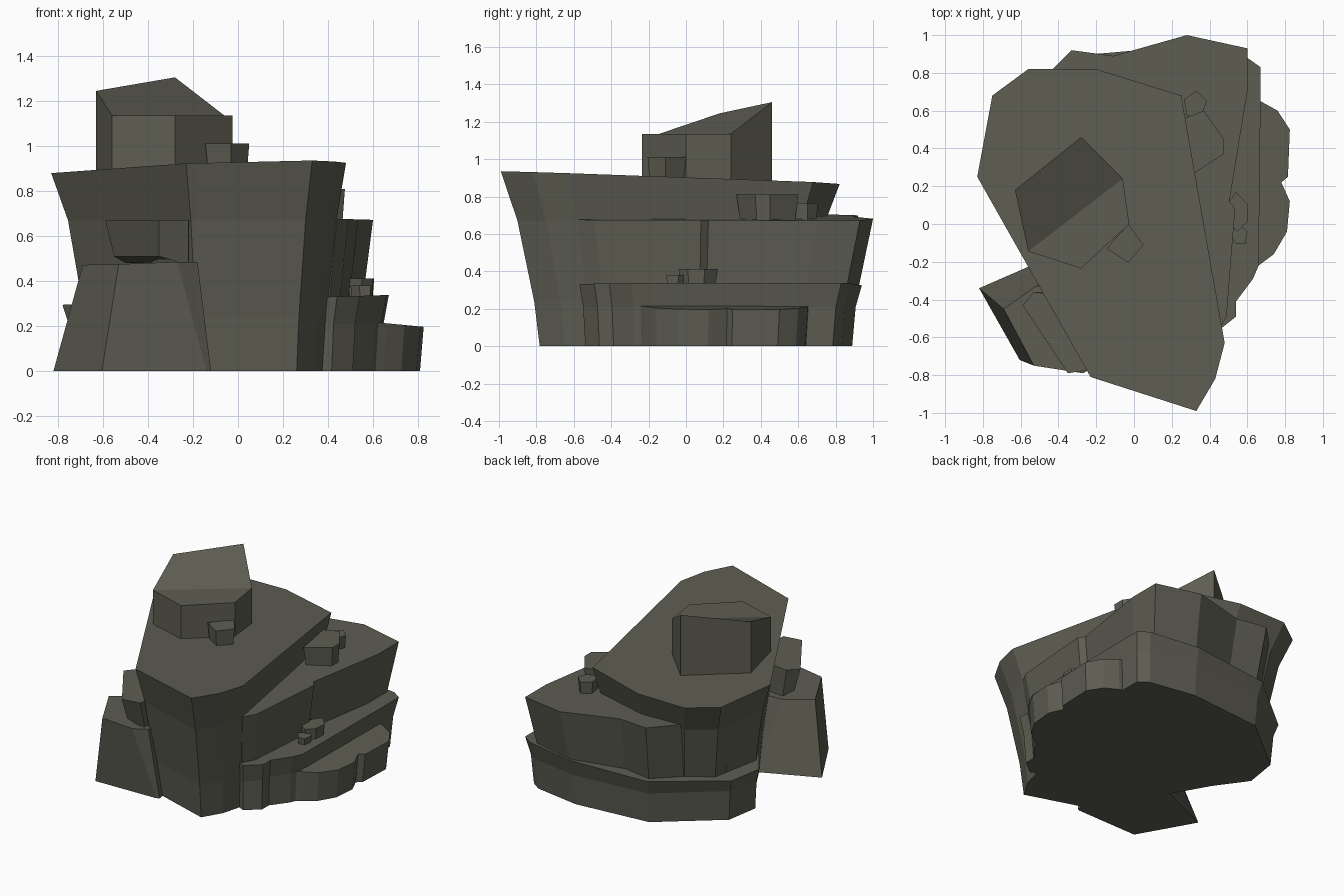
import bpy, bmesh

if "Cube" in bpy.data.objects:
    bpy.data.objects.remove(bpy.data.objects["Cube"])

stone = bpy.data.materials.new("stone")
stone.diffuse_color = (0.11, 0.11, 0.085, 1)
stone.use_nodes = True
stone.node_tree.nodes["Principled BSDF"].inputs["Base Color"].default_value = stone.diffuse_color


def loft(name, rings):
    """Join rings of 3D points (top to bottom) into a closed faceted solid."""
    bm = bmesh.new()
    rows = [[bm.verts.new(p) for p in ring] for ring in rings]
    n = len(rows[0])
    for a, b in zip(rows, rows[1:]):
        for i in range(n):
            j = (i + 1) % n
            bm.faces.new((a[i], a[j], b[j], b[i]))
    bm.faces.new(rows[0])
    bm.faces.new(rows[-1])
    bmesh.ops.recalc_face_normals(bm, faces=bm.faces)
    me = bpy.data.meshes.new(name)
    bm.to_mesh(me)
    bm.free()
    me.materials.append(stone)
    ob = bpy.data.objects.new(name, me)
    bpy.context.collection.objects.link(ob)
    return ob


def tier(name, outline, top, steps, centre=(0, 0)):
    """Rock layer: tilted top z = a + b*x + c*y, then (z, scale) rings below."""
    a, b, c = top
    cx, cy = centre
    rings = [[(x, y, a + b * x + c * y) for x, y in outline]]
    for z, s in steps:
        rings.append([(cx + (x - cx) * s, cy + (y - cy) * s, z) for x, y in outline])
    return loft(name, rings)


def pebble(name, outline, z_top, z_low):
    """Small rock, slightly narrower at its foot."""
    k = len(outline)
    centre = (sum(p[0] for p in outline) / k, sum(p[1] for p in outline) / k)
    return tier(name, outline, (z_top, 0, 0), [(z_low, 0.88)], centre)


# Tall main cliff
tier("main_cliff",
     [(-.83, .25), (-.75, .68), (-.56, .82), (-.2, .82), (.25, .68),
      (.48, -.63), (.43, -.82), (.33, -.99), (-.23, -.81)],
     (.898, .012, -.034), [(.67, .91), (.24, .82), (0, .79)])

# Upper terrace
tier("upper_terrace",
     [(.28, 1), (.6, .93), (.6, .7), (.505, .12), (.535, .08), (.49, -.49),
      (.44, -.58), (-.3, -.2), (-.66, .15), (-.7, .52), (-.43, .82), (-.33, .92), (-.11, .89)],
     (.69, -.03, 0), [(.3, .92)])

# Middle terrace
tier("middle_terrace",
     [(.25, .94), (.6, .88), (.67, .83), (.67, .65), (.66, -.22), (.63, -.29),
      (.54, -.41), (.54, -.49), (.44, -.57), (-.3, -.2), (-.6, .05),
      (-.78, .3), (-.74, .55), (-.32, .89)],
     (.318, .03, 0), [(.21, .965), (0, .945)])

# Lowest terrace
tier("lower_terrace",
     [(.6, .66), (.67, .65), (.76, .6), (.825, .5), (.815, .25), (.78, .22),
      (.825, .12), (.81, -.04), (.74, -.16), (.66, -.22), (.58, -.27), (.3, 0), (.3, .5)],
     (.275, -.095, 0), [(0, .98)])

# Buttress at the front left
loft("front_buttress", [
    [(-.69, -.45, .472), (-.53, -.75, .475), (-.27, -.79, .485),
     (-.18, -.74, .485), (-.2, -.3, .48), (-.52, -.33, .475)],
    [(-.82, -.34, 0), (-.605, -.72, 0), (-.14, -.71, 0),
     (-.12, -.7, 0), (-.2, -.2, 0), (-.43, -.17, 0)]])

# Overhanging block above the buttress
loft("buttress_block", [
    [(-.53, -.36, .67), (-.59, -.43, .67), (-.35, -.79, .67), (-.22, -.77, .67), (-.2, -.4, .67)],
    [(-.5, -.36, .48), (-.55, -.42, .51), (-.35, -.73, .51), (-.22, -.72, .47), (-.2, -.4, .48)]])

# Summit boulder: level front half, rear half rising to a peak
rim = [(-.63, .18, 1.245), (-.28, .46, 1.305), (-.06, .24, 1.135),
       (-.025, 0, 1.135), (-.28, -.235, 1.135), (-.56, -.145, 1.135)]
boulder = loft("summit_boulder", [rim, [(x, y, .87) for x, y, z in rim]])
bm = bmesh.new()
bm.from_mesh(boulder.data)
bm.verts.ensure_lookup_table()
bmesh.ops.connect_verts(bm, verts=[bm.verts[2], bm.verts[5]])
bm.to_mesh(boulder.data)
bm.free()

# Loose rocks on the summit and terraces
pebble("summit_rock", [(-.03, 0), (.05, -.11), (-.03, -.205), (-.145, -.13)], 1.012, .88)
pebble("upper_rock_large", [(.32, .27), (.475, .37), (.475, .45), (.37, .6), (.27, .56)], .81, .66)
pebble("upper_rock_small", [(.265, .66), (.33, .705), (.385, .65), (.36, .58), (.28, .57)], .765, .66)
pebble("middle_rock_large", [(.475, .08), (.54, .17), (.605, .1), (.6, .01), (.55, -.04), (.49, 0)], .412, .32)
pebble("middle_rock_small", [(.5, -.05), (.56, 0), (.6, -.04), (.59, -.105), (.54, -.105)], .38, .32)
